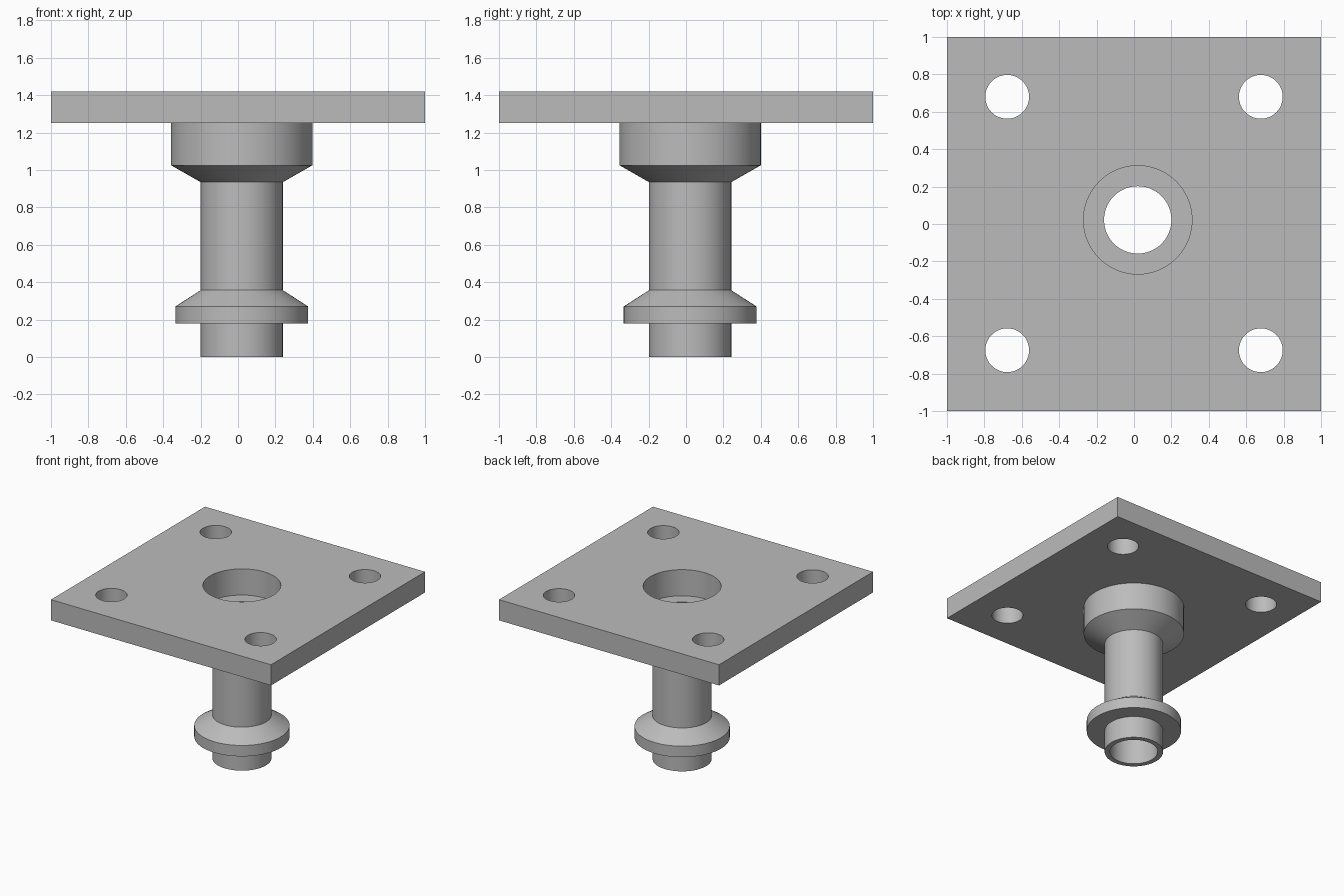
import bpy
import bmesh
from math import pi, radians
from mathutils import Matrix, Vector

if "Cube" in bpy.data.objects:
    bpy.data.objects.remove(bpy.data.objects["Cube"], do_unlink=True)

AXIS = Vector((0.02, 0.022, 0))   # the stem stands slightly off centre
TOP, UNDER, LEDGE = 1.42, 1.25, 1.205
BORE, STEM, SOCKET = 0.18, 0.22, 0.29

grey = bpy.data.materials.new("plain grey")
grey.use_nodes = True
colour = (0.5, 0.5, 0.5, 1)
grey.diffuse_color = colour
grey.node_tree.nodes["Principled BSDF"].inputs["Base Color"].default_value = colour


def add_object(name, bm):
    bmesh.ops.recalc_face_normals(bm, faces=bm.faces)
    mesh = bpy.data.meshes.new(name)
    bm.to_mesh(mesh)
    bm.free()
    obj = bpy.data.objects.new(name, mesh)
    bpy.context.collection.objects.link(obj)
    mesh.materials.append(grey)
    return obj


def activate(obj):
    bpy.ops.object.select_all(action='DESELECT')
    obj.select_set(True)
    bpy.context.view_layer.objects.active = obj


def smooth(obj):
    activate(obj)
    bpy.ops.object.shade_smooth_by_angle(angle=radians(25))


def lathe(name, profile):
    """Spin a closed (radius, height) profile about the stem axis."""
    bm = bmesh.new()
    verts = [bm.verts.new((r, 0, z)) for r, z in profile]
    edges = [bm.edges.new((a, b)) for a, b in zip(verts, verts[1:] + verts[:1])]
    bmesh.ops.spin(bm, geom=verts + edges, cent=(0, 0, 0), axis=(0, 0, 1),
                   angle=2 * pi, steps=72, use_merge=True)
    bmesh.ops.remove_doubles(bm, verts=bm.verts, dist=1e-4)
    bmesh.ops.translate(bm, verts=bm.verts, vec=AXIS)
    smooth(add_object(name, bm))


def drill(plate, centre, radius):
    """Cut a round hole straight through the plate."""
    bm = bmesh.new()
    bmesh.ops.create_cone(bm, cap_ends=True, segments=72, radius1=radius,
                          radius2=radius, depth=1,
                          matrix=Matrix.Translation((centre[0], centre[1], TOP)))
    cutter = add_object("hole_cutter", bm)
    cutter.hide_render = True
    mod = plate.modifiers.new("hole", 'BOOLEAN')
    mod.operation = 'DIFFERENCE'
    mod.solver = 'EXACT'
    mod.object = cutter
    activate(plate)
    bpy.ops.object.modifier_apply(modifier=mod.name)
    bpy.data.objects.remove(cutter, do_unlink=True)


# Square mounting plate with four bolt holes and the socket opening
bm = bmesh.new()
bmesh.ops.create_cube(bm, size=1, matrix=Matrix.Translation((0, 0, (TOP + UNDER) / 2))
                      @ Matrix.Diagonal((2, 2, TOP - UNDER, 1)))
plate = add_object("mounting_plate", bm)
for x in (-0.678, 0.678):
    for y in (-0.675, 0.68):
        drill(plate, (x, y), 0.117)
drill(plate, AXIS, SOCKET)
smooth(plate)

# Socket collar tapering into the stem
lathe("socket_collar", [(SOCKET, UNDER), (0.378, UNDER), (0.378, 1.025),
                        (STEM, 0.935), (STEM, LEDGE), (SOCKET, LEDGE)])

# Hollow stem
lathe("stem_tube", [(BORE, 0), (STEM, 0), (STEM, LEDGE), (BORE, LEDGE)])

# Flange with a sloping top near the foot
lathe("foot_flange", [(STEM, 0.18), (0.355, 0.18), (0.355, 0.27), (STEM, 0.357)])
